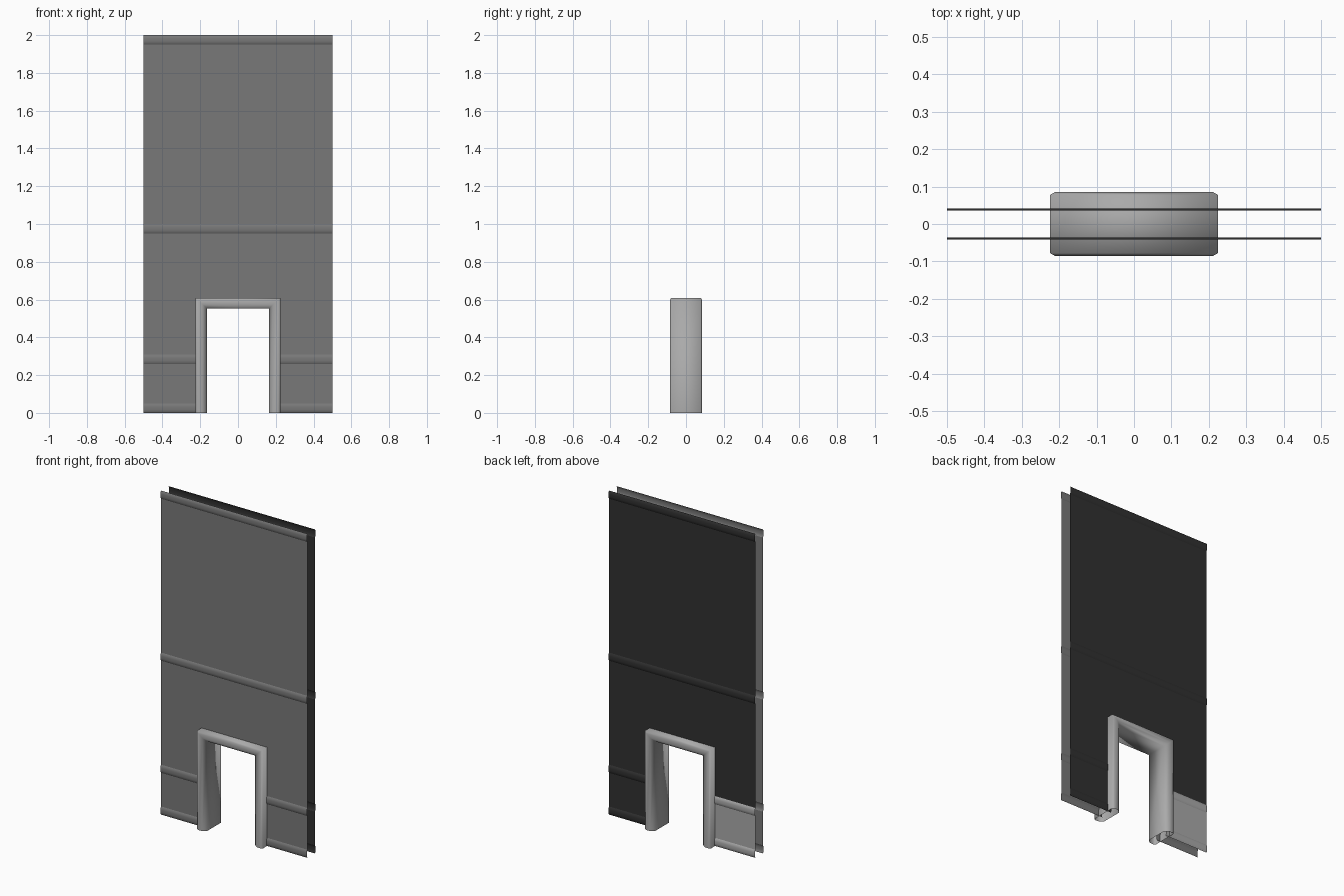
import bpy, bmesh

if "Cube" in bpy.data.objects:
    bpy.data.objects.remove(bpy.data.objects["Cube"])

WALL_Y = 0.036          # distance of each sheet from the centre plane
BUMP = 0.006            # how far the rails stand proud
HALF, GAP = 0.5, 0.2    # half wall width, half width of the cut-out
CUT_Z = 0.58


def material(name, v):
    m = bpy.data.materials.new(name)
    m.diffuse_color = (v, v, v, 1)
    m.use_nodes = True
    m.node_tree.nodes["Principled BSDF"].inputs["Base Color"].default_value = m.diffuse_color
    return m


mid_grey = material("mid_grey", 0.19)
dark_grey = material("dark_grey", 0.03)
light_grey = material("light_grey", 0.40)


def make_object(name, bm, angle, mat):
    mesh = bpy.data.meshes.new(name)
    bm.to_mesh(mesh)
    bm.free()
    mesh.materials.append(mat)
    ob = bpy.data.objects.new(name, mesh)
    bpy.context.collection.objects.link(ob)
    bpy.ops.object.select_all(action='DESELECT')
    ob.select_set(True)
    bpy.context.view_layer.objects.active = ob
    bpy.ops.object.shade_smooth_by_angle(angle=angle)
    return ob


def rail(z):
    """Profile points (offset, z) of one raised rail, 0.05 tall."""
    return [(0, z), (BUMP * 0.75, z + 0.007), (BUMP, z + 0.018),
            (BUMP, z + 0.032), (BUMP * 0.75, z + 0.043), (0, z + 0.05)]


def strip(name, side, profile, x0, x1, mat, inward=False):
    """Extrude a vertical profile sideways into an open sheet."""
    bm = bmesh.new()
    cols = [[bm.verts.new((x, side * (WALL_Y + o), z)) for o, z in profile]
            for x in (x0, x1)]
    for i in range(len(profile) - 1):
        f = [cols[0][i], cols[1][i], cols[1][i + 1], cols[0][i + 1]]
        if (side > 0) != inward:
            f.reverse()
        bm.faces.new(f)
    return make_object(name, bm, 0.5, mat)


# Two wall sheets, each with skirting, dado, middle and top rails
skirting = rail(0.0) + rail(0.258)
upper = [(0, CUT_Z)] + rail(0.95) + rail(1.95)
for side, label, mat in ((-1, "front", mid_grey), (1, "back", dark_grey)):
    strip(label + "_upper_wall", side, upper, -HALF, HALF, mat)
    for x0, x1, end in ((-HALF, -GAP, "left"), (GAP, HALF, "right")):
        base = f"{label}_{end}"
        # one back panel is lighter and faces inward
        odd = side > 0 and end == "left"
        strip(base + "_skirting_panel", side, skirting, x0, x1,
              light_grey if odd else mat, inward=odd)
        strip(base + "_door_side_wall", side,
              [(0, 0.308), (0, CUT_Z)], x0, x1, mat)

# Door frame: hollow chamfered section swept round the opening with mitres
half = [(0, 0.066), (0.022, 0.083), (0.048, 0.085), (0.060, 0.078)]
section = half + [(u, -y) for u, y in reversed(half)]
bm = bmesh.new()
ix, iz, k = 0.164, 0.553, 0.93
rings = []
for sx, top in ((-1, False), (-1, True), (1, True), (1, False)):
    rings.append([bm.verts.new((sx * (ix + u), y, iz + u * k if top else 0))
                  for u, y in section])
n = len(section)
for a, b in zip(rings, rings[1:]):
    for i in range(n):
        j = (i + 1) % n
        bm.faces.new((a[i], a[j], b[j], b[i]))
bmesh.ops.recalc_face_normals(bm, faces=bm.faces)
make_object("door_frame", bm, 1.2, light_grey)
